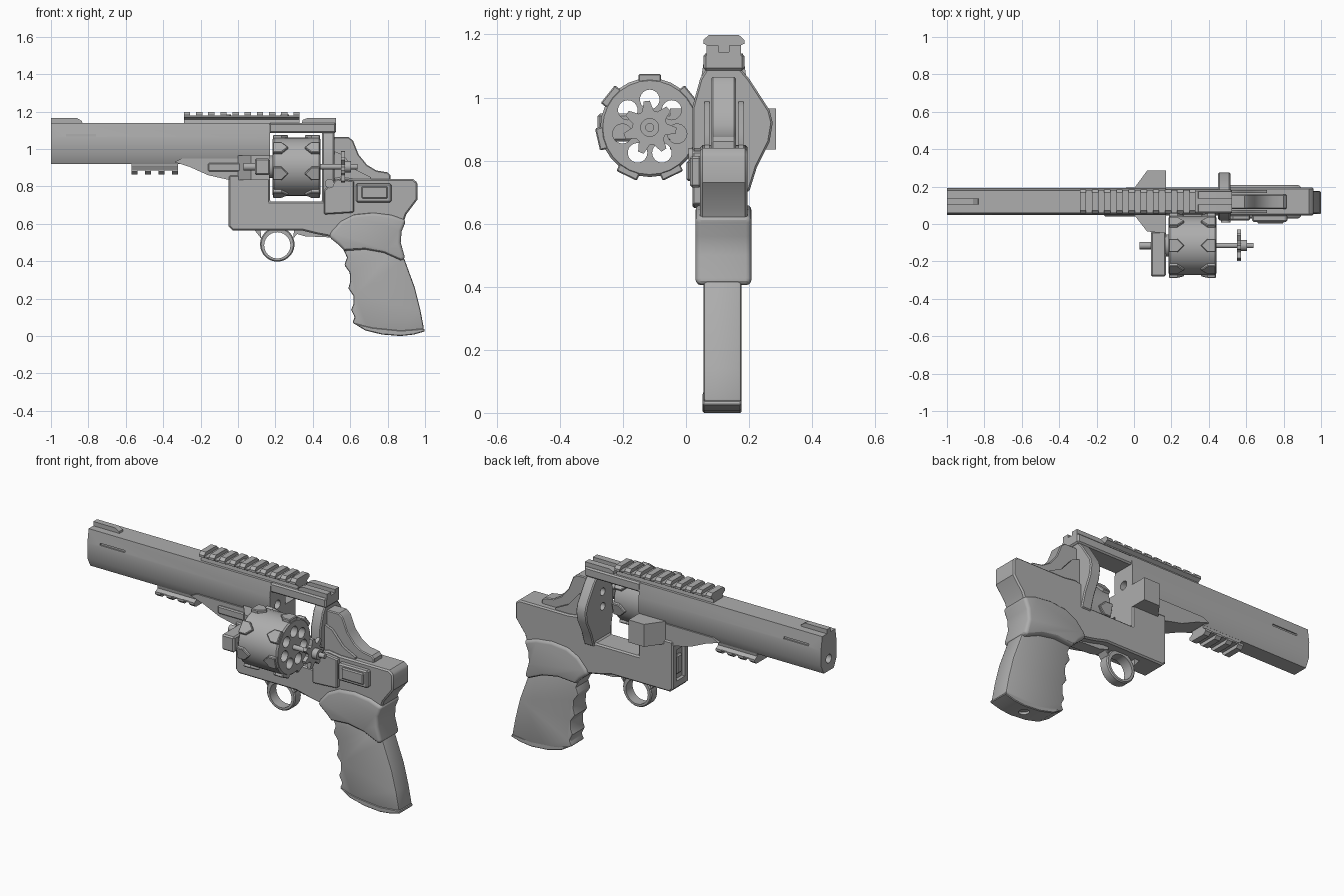
import bpy, bmesh
from math import sin, cos, pi, radians
from mathutils import Matrix, Vector

cube = bpy.data.objects.get("Cube")
if cube:
    bpy.data.objects.remove(cube, do_unlink=True)

MID = 0.12                 # centre plane of the body
CYL_Y, CYL_Z = -0.115, 0.905   # axis of the swung-out cylinder

grey = bpy.data.materials.new("gunmetal grey")
grey.use_nodes = True
grey.diffuse_color = (0.42, 0.42, 0.42, 1)
grey.node_tree.nodes["Principled BSDF"].inputs["Base Color"].default_value = (0.42, 0.42, 0.42, 1)


def apply_mod(ob, kind, **settings):
    m = ob.modifiers.new(kind, kind)
    for key, value in settings.items():
        setattr(m, key, value)
    bpy.context.view_layer.objects.active = ob
    bpy.ops.object.modifier_apply(modifier=m.name)


def finish(name, bm, bevel=0, segments=1):
    bmesh.ops.recalc_face_normals(bm, faces=bm.faces)
    me = bpy.data.meshes.new(name)
    bm.to_mesh(me)
    bm.free()
    ob = bpy.data.objects.new(name, me)
    bpy.context.collection.objects.link(ob)
    me.materials.append(grey)
    if bevel:
        apply_mod(ob, 'BEVEL', width=bevel, segments=segments,
                  limit_method='ANGLE', angle_limit=radians(50))
    return ob


def prism(name, pts, lo, hi, axis='Y', bevel=0, segments=1):
    """Extrude an (x, z) profile along Y, a (y, z) one along X, or an (x, y) one along Z."""
    place = {'Y': lambda a, b: (a, lo, b), 'X': lambda a, b: (lo, a, b),
             'Z': lambda a, b: (a, b, lo)}[axis]
    step = Vector({'Y': (0, 1, 0), 'X': (1, 0, 0), 'Z': (0, 0, 1)}[axis]) * (hi - lo)
    bm = bmesh.new()
    face = bm.faces.new([bm.verts.new(place(*p)) for p in pts])
    new = bmesh.ops.extrude_face_region(bm, geom=[face])["geom"]
    bmesh.ops.translate(bm, vec=step, verts=[v for v in new if isinstance(v, bmesh.types.BMVert)])
    return finish(name, bm, bevel, segments)


def box(name, x, y, z, bevel=0):
    return prism(name, [(x[0], z[0]), (x[1], z[0]), (x[1], z[1]), (x[0], z[1])],
                 y[0], y[1], 'Y', bevel)


def ring_pts(a, b, r, n, phase=0):
    return [(a + r * cos(phase + 2 * pi * i / n), b + r * sin(phase + 2 * pi * i / n))
            for i in range(n)]


def rod(name, x, y, z, r, n=20, bevel=0):
    ob = prism(name, ring_pts(y, z, r, n), x[0], x[1], 'X', bevel)
    return ob


def cut(ob, cutter):
    apply_mod(ob, 'BOOLEAN', operation='DIFFERENCE', object=cutter, solver='EXACT')
    bpy.data.objects.remove(cutter, do_unlink=True)


def mirrored(half):
    """Complete a half outline given as (half width, z)."""
    return [(MID + w, z) for w, z in half] + [(MID - w, z) for w, z in reversed(half)]


# Barrel with bore and side slots
barrel = prism("barrel", mirrored([(.045, .92), (.07, .97), (.072, 1.06), (.06, 1.14)]),
               -1, .17, 'X')
cut(barrel, rod("bore_cutter", (-1.1, .3), MID, .99, .025))
for side in (.045, .195):
    cut(barrel, box("slot_cutter", (-.92, -.76), (side - .012, side + .012), (1.068, 1.08)))

# Top strap and sights
box("top_strap", (.165, .525), (.055, .185), (1.085, 1.14), .008)
prism("front_sight", [(-1, 1.13), (-.83, 1.13), (-.835, 1.15), (-.86, 1.165), (-1, 1.165)],
      .103, .137)
sight = prism("rear_sight", [(.34, 1.13), (.525, 1.13), (.525, 1.165), (.37, 1.165), (.345, 1.155)],
              .065, .175)
cut(sight, box("notch_cutter", (.3, .6), (.103, .137), (1.145, 1.2)))


# Accessory rails: a continuous base and evenly spaced teeth
def rail(name, x0, x1, teeth, z, up):
    base = [(.045, 0), (.042, .02), (.062, .032), (.062, .04)]
    tooth = [(.045, .03), (.065, .032), (.065, .045), (.048, .06)]
    prism(name + "_base", mirrored([(w, z + up * h) for w, h in base]), x0, x1, 'X')
    pitch = (x1 - x0 - .034) / (teeth - 1)
    for i in range(teeth):
        x = x0 + i * pitch
        prism(name + "_tooth", mirrored([(w, z + up * h) for w, h in tooth]), x, x + .034, 'X')


rail("top_rail", -.29, .33, 10, 1.138, 1)
rail("lower_rail", -.57, -.32, 4, .924, -1)
for x, z in ((-.06, 1.185), (.25, 1.185), (.565, 1.05)):
    prism("screw", ring_pts(x, MID, .022, 12), z - .03, z, 'Z')

# Underlug and frame
prism("underlug", [(-.34, .93), (-.26, .905), (-.16, .86), (-.05, .835), (.17, .835),
                   (.17, .95), (-.3, .95)], .052, .188)
frame = prism("frame", [(-.05, .86), (-.05, .585), (-.03, .565), (.34, .565), (.42, .545), (.5, .53),
                        (.58, .47), (.86, .45), (.87, .56), (.9, .65), (.96, .73), (.96, .82),
                        (.935, .84), (.62, .84), (.55, .85), (.45, .83), (.45, .72), (.17, .72),
                        (.17, .86)], .045, .195, bevel=.008)
cut(frame, box("front_recess_cutter", (-.1, -.03), (.08, .16), (.62, .8)))
box("front_pin_block", (-.045, -.02), (.095, .145), (.65, .76), .008)

# Wide yoke housing with sloped front corners
yoke = prism("yoke_housing", [(0, .05), (.07, -.04), (.17, -.05), (.17, .285), (.07, .285), (0, .19)],
             .835, .965, 'Z')
cut(yoke, rod("yoke_bore_cutter", (-.1, .3), MID, .99, .025))
box("yoke_seat", (-.16, .09), (.04, .06), (.88, .925), .006)

# Recoil shield behind the window
shield = prism("recoil_shield", [(.07, 1.1), (.165, 1.1), (.2, 1.06), (.265, .96), (.275, .92),
                                 (.265, .86), (.225, .78), (.2, .7), (.05, .7), (.02, .84),
                                 (.02, .97), (.045, 1.06)], .45, .515, 'X', .006)
for y, z in ((MID, .99), (MID, .905)):
    cut(shield, rod("pin_hole_cutter", (.4, .49), y, z, .022))

# Hump at the rear
prism("rear_hump", [(.51, .82), (.51, 1.065), (.59, 1.065), (.615, 1.045), (.645, .97), (.69, .915),
                    (.74, .885), (.8, .875), (.815, .86), (.815, .82)], .08, .158, bevel=.005)
for y in (.058, .166):
    prism("hump_cheek", [(.51, .82), (.51, .99), (.56, .97), (.63, .89), (.71, .85), (.71, .82)],
          y, y + .016)

# Side plate, latch and pivot pin
prism("side_plate", [(.46, .65), (.62, .66), (.62, .83), (.53, .84), (.46, .78)], .02, .05, bevel=.006)
box("latch_plate", (.63, .82), (.012, .05), (.715, .815), .008)
box("latch_thumb_piece", (.66, .80), (.002, .02), (.735, .8), .006)
prism("pivot_pin", ring_pts(.49, .815, .025, 16), .008, .03)

# Crane carrying the cylinder
box("crane_arm", (.09, .17), (-.28, -.04), (.86, .95), .008)
rod("crane_collar", (.165, .19), CYL_Y, CYL_Z, .06)

# Cylinder with seven chambers and raised pads at each end
cylinder = rod("cylinder", (.185, .44), CYL_Y, CYL_Z, .157, 28, .008)
pad_outline = [(0, -.036), (.045, -.036), (.082, 0), (.045, .036), (0, .036)]
for k in range(7):
    a = pi / 2 + 2 * pi * k / 7
    cut(cylinder, rod("chamber_cutter", (.1, .5), CYL_Y + .089 * cos(a), CYL_Z + .089 * sin(a), .031, 24))
    for end, way in ((.187, 1), (.438, -1)):
        pad = prism("cylinder_pad", [(end + way * u, v) for u, v in pad_outline], .14, .17, 'Z', .004)
        pad.data.transform(Matrix.Translation((0, CYL_Y, CYL_Z)) @ Matrix.Rotation(a - pi / 2, 4, 'X'))

# Ejector rod and star
rod("ejector_rod_tip", (.03, .1), CYL_Y, CYL_Z, .02)
rod("ejector_rod", (.42, .64), CYL_Y, CYL_Z, .014)
rod("ejector_collar", (.57, .605), CYL_Y, CYL_Z, .03)
star = []
for k in range(28):
    r = .085 if k % 4 < 2 else .055
    a = pi / 2 + 2 * pi * k / 28
    star.append((CYL_Y + r * cos(a), CYL_Z + r * sin(a)))
prism("ejector_star", star, .55, .572, 'X')

# Trigger guard ring and its tail
guard = prism("trigger_guard", ring_pts(.21, .49, .092, 40), .09, .15, bevel=.006)
cut(guard, prism("guard_cutter", ring_pts(.21, .485, .07, 40), 0, .3))
for way in (-1, 1):
    prism("guard_fillet", [(.21 + way * .085, .52), (.21 + way * .09, .57), (.21 + way * .125, .57),
                           (.21 + way * .105, .545)], .09, .15)
prism("guard_tail", [(.3, .57), (.3, .55), (.36, .533), (.5, .527), (.5, .57)], .085, .155)

# Grip: flared upper collar, scalloped handle and base cap
prism("grip_collar", [(.485, .53), (.5, .56), (.55, .615), (.62, .65), (.72, .66), (.82, .648),
                      (.9, .62), (.875, .56), (.87, .5), (.895, .41), (.87, .405), (.78, .445),
                      (.68, .463), (.57, .455), (.535, .49)], .03, .208, bevel=.022, segments=3)
grooves = [(.56, .47), (.583, .42), (.568, .38), (.597, .34), (.6, .29), (.59, .255), (.617, .215),
           (.617, .17), (.605, .14), (.625, .1), (.61, .07)]
prism("grip_handle", grooves + [(.69, .035), (.78, .02), (.88, .016), (.995, .035), (.975, .14),
                                (.945, .26), (.89, .41), (.85, .49)], .056, .176,
      bevel=.01, segments=2)
cap = prism("grip_cap", [(.615, .07), (.68, .03), (.77, .008), (.87, 0), (.94, .008), (1, .025), (.995, .04),
                         (.87, .03), (.72, .045)], .053, .176, bevel=.004)
cut(cap, prism("cap_hole_cutter", ring_pts(.83, MID, .028, 20), -.1, .02, 'Z'))

# Smooth the curved faces, keep edges crisp
for ob in bpy.context.scene.objects:
    ob.select_set(ob.type == 'MESH')
bpy.ops.object.shade_smooth_by_angle(angle=radians(30))
